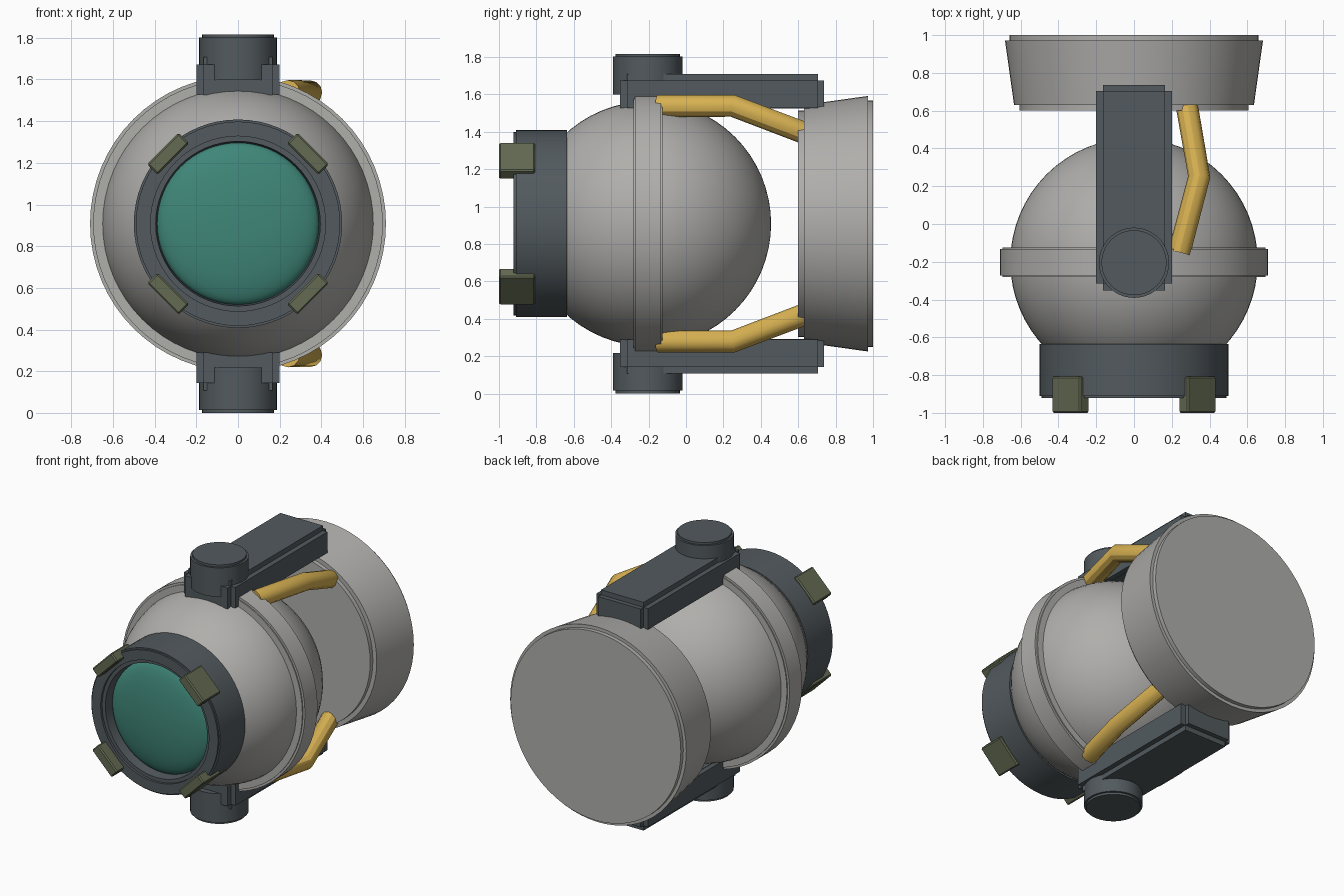
import bpy
import bmesh
import math
from mathutils import Matrix, Vector

MID = 0.908   # height of the main axis
AXIS_Y = -0.2  # depth of the ball centre

cube = bpy.data.objects.get("Cube")
if cube:
    bpy.data.objects.remove(cube, do_unlink=True)


def material(name, r, g, b):
    m = bpy.data.materials.new(name)
    m.use_nodes = True
    m.diffuse_color = (r, g, b, 1)
    node = next(n for n in m.node_tree.nodes if n.type == "BSDF_PRINCIPLED")
    node.inputs["Base Color"].default_value = (r, g, b, 1)
    return m


GREY = material("light grey", 0.43, 0.425, 0.41)
DARK = material("dark slate", 0.085, 0.102, 0.112)
TEAL = material("teal glass", 0.05, 0.24, 0.19)
GOLD = material("golden yellow", 0.68, 0.44, 0.085)
OLIVE = material("olive green", 0.125, 0.145, 0.085)


def finish(ob, mat, angle=30):
    ob.data.materials.clear()
    ob.data.materials.append(mat)
    bpy.ops.object.select_all(action="DESELECT")
    ob.select_set(True)
    bpy.context.view_layer.objects.active = ob
    bpy.ops.object.shade_smooth_by_angle(angle=math.radians(angle))
    return ob


def mesh_object(name, bm, mat, angle=30):
    bmesh.ops.recalc_face_normals(bm, faces=bm.faces)
    me = bpy.data.meshes.new(name)
    bm.to_mesh(me)
    bm.free()
    ob = bpy.data.objects.new(name, me)
    bpy.context.collection.objects.link(ob)
    return finish(ob, mat, angle)


def lathe(name, profile, mat, matrix, steps=64):
    """Spin (radius, along) points about local z, then place with matrix."""
    bm = bmesh.new()
    verts = [bm.verts.new((r, 0, h)) for r, h in profile]
    edges = [bm.edges.new(pair) for pair in zip(verts, verts[1:])]
    bmesh.ops.spin(bm, geom=verts + edges, cent=(0, 0, 0), axis=(0, 0, 1),
                   angle=math.tau, steps=steps, use_merge=True)
    bmesh.ops.remove_doubles(bm, verts=bm.verts, dist=0.0001)
    bmesh.ops.transform(bm, matrix=matrix, verts=bm.verts)
    return mesh_object(name, bm, mat)


# local z becomes world y, at the height of the main axis
ALONG_Y = Matrix.Translation((0, 0, MID)) @ Matrix.Rotation(-math.pi / 2, 4, "X")


def add_box(bm, lo, hi):
    lo, hi = Vector(lo), Vector(hi)
    size = hi - lo
    m = Matrix.Translation((lo + hi) / 2) @ Matrix.Diagonal((*size, 1))
    return bmesh.ops.create_cube(bm, size=1, matrix=m)["verts"]


# ball body
bm = bmesh.new()
bmesh.ops.create_uvsphere(bm, u_segments=64, v_segments=32, radius=0.655,
                          matrix=ALONG_Y @ Matrix.Translation((0, 0, AXIS_Y)))
mesh_object("ball_body", bm, GREY)

# raised band round the ball
lathe("ball_band", [(0.6, -0.28), (0.695, -0.28), (0.695, -0.272), (0.71, -0.272),
                    (0.71, -0.133), (0.695, -0.133), (0.695, -0.125), (0.6, -0.125)],
      GREY, ALONG_Y)

# rear drum with stepped rims
lathe("rear_drum", [(0, 0.6), (0.605, 0.6), (0.605, 0.63), (0.635, 0.63),
                    (0.683, 0.972), (0.66, 0.972), (0.66, 1.0), (0, 1.0)],
      GREY, ALONG_Y)

# lens barrel, open at the front
lathe("lens_barrel", [(0.4, -0.635), (0.5, -0.635), (0.5, -0.91), (0.49, -0.91),
                      (0.49, -0.922), (0.42, -0.922), (0.42, -0.905), (0.395, -0.905),
                      (0.385, -0.8), (0, -0.8)],
      DARK, ALONG_Y)

# domed glass
dome = [(0.388 * math.cos(a), -0.83 - 0.085 * math.sin(a))
        for a in (math.pi / 2 * i / 12 for i in range(13))]
dome[-1] = (0, dome[-1][1])
lathe("lens_glass", dome, TEAL, ALONG_Y)

# four clips round the barrel mouth
for i in range(4):
    bm = bmesh.new()
    add_box(bm, (-0.107, -1.0, 0.44), (0.107, -0.807, 0.51))
    bmesh.ops.bevel(bm, geom=bm.edges[:], offset=0.008, segments=1, affect="EDGES")
    turn = Matrix.Rotation(math.pi / 4 + i * math.pi / 2, 4, "Y")
    bmesh.ops.transform(bm, matrix=Matrix.Translation((0, 0, MID)) @ turn, verts=bm.verts)
    mesh_object(f"barrel_clip_{i + 1}", bm, OLIVE, 20)

# arms, pivots and hoses, repeated above and below the axis
for side, s in (("upper", 1), ("lower", -1)):
    place = Matrix.Translation((0, 0, MID)) @ Matrix.Diagonal((1, 1, s, 1))

    # arm with stepped edges
    bm = bmesh.new()
    add_box(bm, (-0.2, -0.315, 0.619), (0.2, 0.705, 0.765))
    add_box(bm, (-0.165, -0.352, 0.618), (0.165, 0.737, 0.765))
    add_box(bm, (-0.165, -0.315, 0.617), (0.165, 0.705, 0.8))
    bmesh.ops.transform(bm, matrix=place, verts=bm.verts)
    mesh_object(f"{side}_arm", bm, DARK)

    # pivot cap
    lathe(f"{side}_pivot", [(0, 0.69), (0.186, 0.69), (0.186, 0.893), (0.172, 0.893),
                            (0.172, 0.908), (0, 0.908)],
          DARK, place @ Matrix.Translation((0, AXIS_Y - 0.005, 0)), 48)

    # bent hose
    cu = bpy.data.curves.new(f"{side}_hose", "CURVE")
    cu.dimensions = "3D"
    cu.bevel_depth = 0.059
    cu.bevel_resolution = 4
    cu.use_fill_caps = True
    spline = cu.splines.new("POLY")
    path = [(0.24, -0.15, 0.63), (0.345, 0.25, 0.63), (0.28, 0.625, 0.488)]
    spline.points.add(len(path) - 1)
    for p, co in zip(spline.points, path):
        p.co = (*(place @ Vector(co)), 1)
    hose = bpy.data.objects.new(f"{side}_hose", cu)
    bpy.context.collection.objects.link(hose)
    bpy.ops.object.select_all(action="DESELECT")
    hose.select_set(True)
    bpy.context.view_layer.objects.active = hose
    bpy.ops.object.convert(target="MESH")
    finish(bpy.context.view_layer.objects.active, GOLD)
